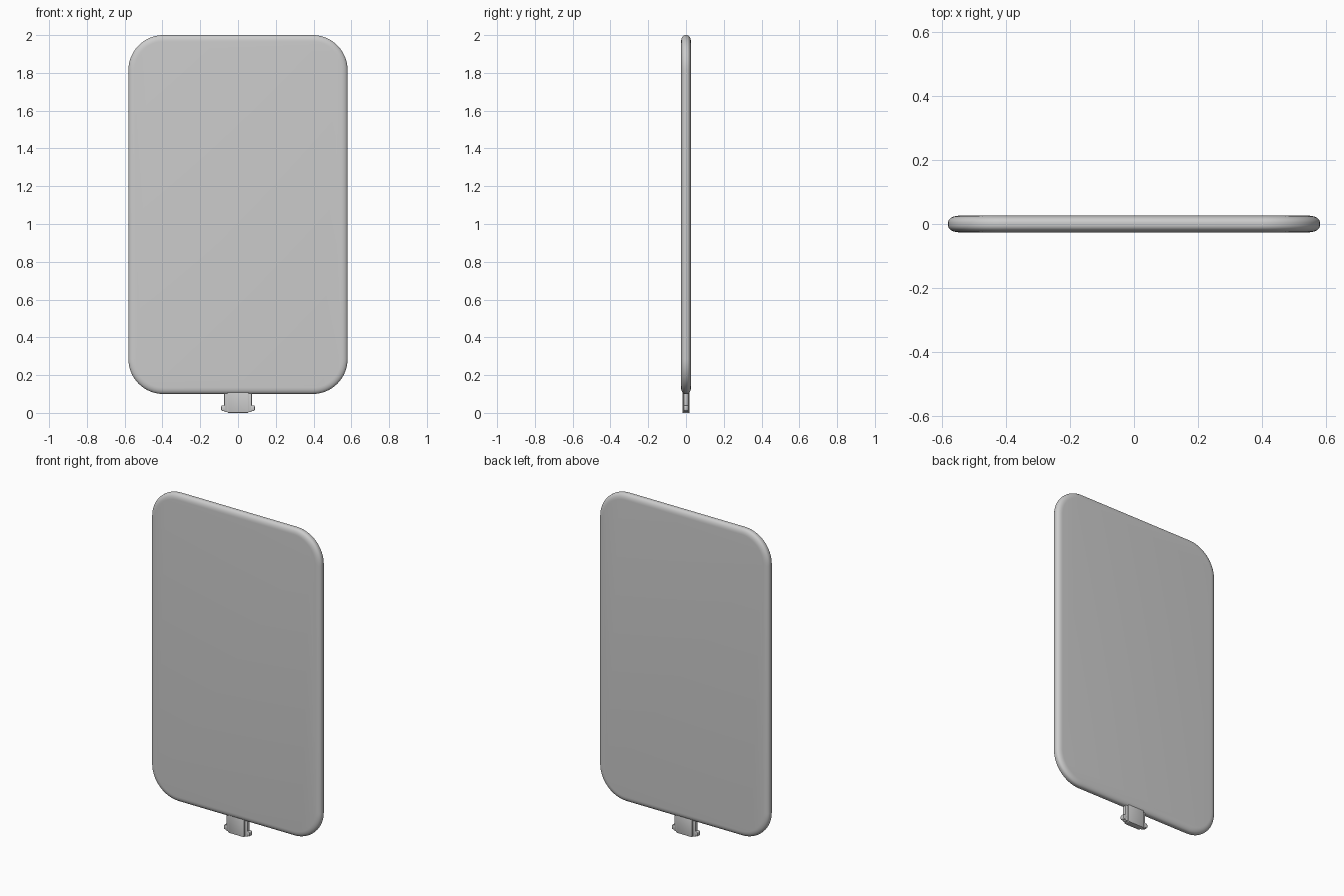
import bpy, bmesh, math

if "Cube" in bpy.data.objects:
    bpy.data.objects.remove(bpy.data.objects["Cube"])


def outline(hw, z0, z1, r, steps=16):
    """Rounded rectangle in the XZ plane."""
    pts = []
    corners = [(hw - r, z1 - r, 0), (-hw + r, z1 - r, 90),
               (-hw + r, z0 + r, 180), (hw - r, z0 + r, 270)]
    for cx, cz, start in corners:
        for i in range(steps + 1):
            a = math.radians(start + 90 * i / steps)
            pts.append((cx + r * math.cos(a), cz + r * math.sin(a)))
    return pts


def slab(name, hw, z0, z1, r, half_t, ew, et, steps=16, edge_steps=6):
    """Rounded plate; edges are quarter ellipses ew wide and et deep."""
    prof = []
    for i in range(edge_steps + 1):
        a = math.pi / 2 * i / edge_steps
        prof.append((ew * (1 - math.sin(a)), -(half_t - et) - et * math.cos(a)))
    prof += [(d, -y) for d, y in reversed(prof)]
    bm = bmesh.new()
    rings = [[bm.verts.new((x, y, z)) for x, z in
              outline(hw - d, z0 + d, z1 - d, r - d, steps)] for d, y in prof]
    n = len(rings[0])
    for a, b in zip(rings, rings[1:]):
        for i in range(n):
            j = (i + 1) % n
            bm.faces.new((a[i], a[j], b[j], b[i]))
    bm.faces.new(rings[0])
    bm.faces.new(rings[-1])
    bmesh.ops.recalc_face_normals(bm, faces=bm.faces)
    me = bpy.data.meshes.new(name)
    bm.to_mesh(me)
    bm.free()
    ob = bpy.data.objects.new(name, me)
    bpy.context.collection.objects.link(ob)
    bpy.ops.object.select_all(action='DESELECT')
    ob.select_set(True)
    bpy.context.view_layer.objects.active = ob
    bpy.ops.object.shade_smooth_by_angle(angle=math.radians(35))
    return ob


# Main rounded panel
slab("panel", 0.58, 0.10, 2.0, 0.185, 0.026, 0.034, 0.021)

# Connector tab: thick middle, thinner side webs
slab("tab_core", 0.056, 0.0, 0.114, 0.006, 0.019, 0.003, 0.003, 3, 2)
slab("tab_web", 0.073, 0.004, 0.112, 0.006, 0.013, 0.004, 0.004, 3, 2)

# Latching barbs at the foot of the tab
for side, sx in (("left", -1), ("right", 1)):
    barb = slab("barb_" + side, 0.013, 0.010, 0.040, 0.008, 0.013, 0.004, 0.004, 4, 2)
    barb.location.x = sx * 0.076
